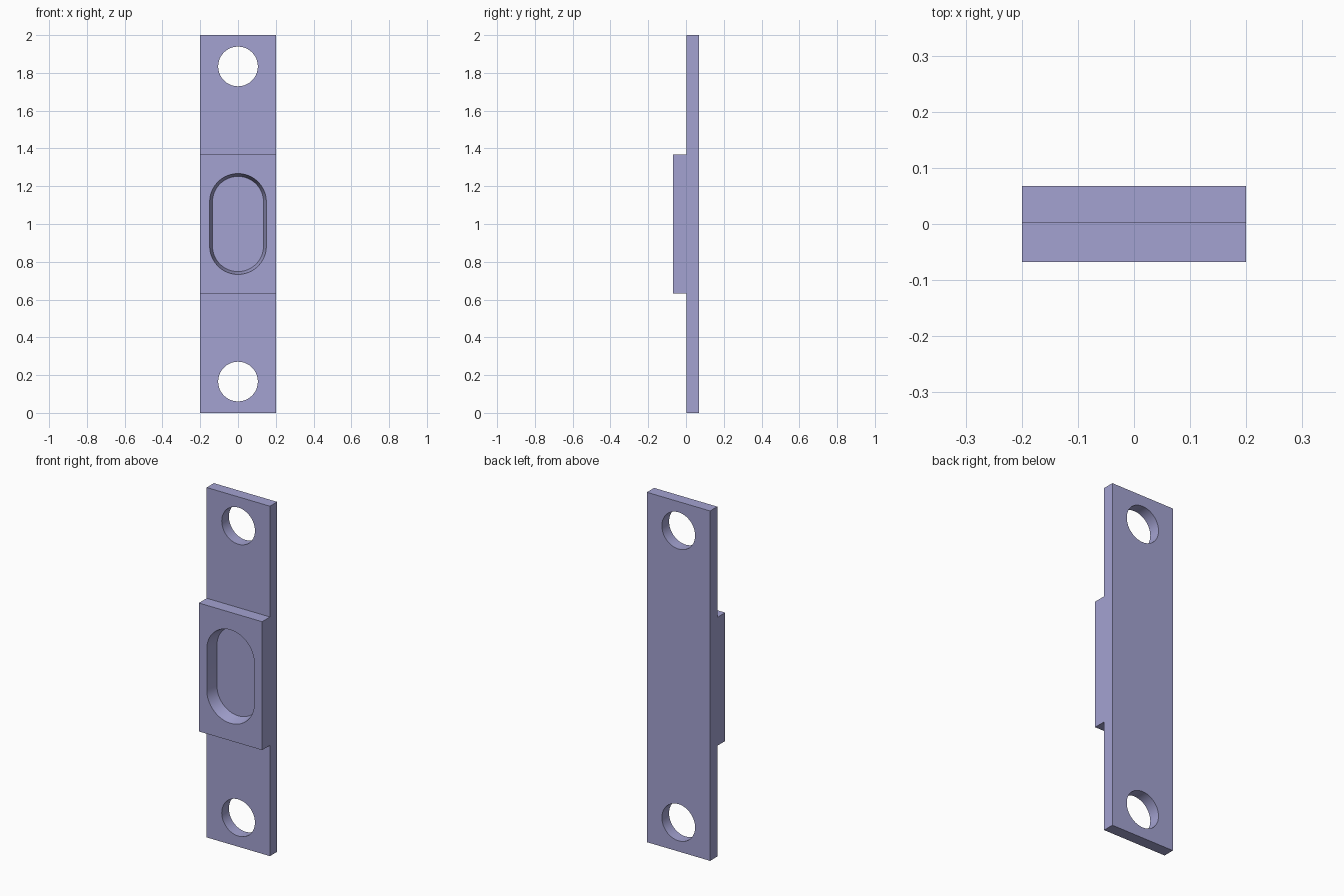
import bpy, bmesh
from math import pi, cos, sin, radians

if "Cube" in bpy.data.objects:
    bpy.data.objects.remove(bpy.data.objects["Cube"])

BACK, STEP, FRONT = 0.068, 0.003, -0.068   # y of back, plate face, raised pad face
HALF_W = 0.2

paint = bpy.data.materials.new("lavender")
paint.use_nodes = True
colour = (0.37, 0.365, 0.64, 1)
paint.diffuse_color = colour
paint.node_tree.nodes["Principled BSDF"].inputs["Base Color"].default_value = colour


def loft(name, rings):
    """Solid closed between two matching rings of points."""
    bm = bmesh.new()
    a, b = [[bm.verts.new(p) for p in ring] for ring in rings]
    n = len(a)
    bm.faces.new(a)
    bm.faces.new(b[::-1])
    for i in range(n):
        j = (i + 1) % n
        bm.faces.new((a[i], b[i], b[j], a[j]))
    bmesh.ops.recalc_face_normals(bm, faces=bm.faces)
    mesh = bpy.data.meshes.new(name)
    bm.to_mesh(mesh)
    bm.free()
    mesh.materials.append(paint)
    obj = bpy.data.objects.new(name, mesh)
    bpy.context.collection.objects.link(obj)
    return obj


def slot(radius, straight, y, z, steps=32):
    """Upright rounded slot outline; a circle when straight is zero."""
    ring = []
    for side in (1, -1):
        count = steps + 1 if straight else steps
        for i in range(count):
            t = pi * i / steps
            ring.append((side * radius * cos(t), y, z + side * (straight + radius * sin(t))))
    return ring


# Mounting plate with raised middle pad, as one stepped side profile
profile = [(BACK, 0), (STEP, 0), (STEP, 0.633), (FRONT, 0.633),
           (FRONT, 1.367), (STEP, 1.367), (STEP, 2), (BACK, 2)]
plate = loft("mounting_plate", [[(x, y, z) for y, z in profile] for x in (-HALF_W, HALF_W)])

# Screw hole cutters and tapered pocket cutter
cutters = [loft("screw_hole_cutter", [slot(0.105, 0, y, z) for y in (-0.2, 0.2)])
           for z in (0.166, 1.834)]
cutters.append(loft("pocket_cutter", [slot(0.165, 0.117, 2 * FRONT - STEP, 1),
                                      slot(0.135, 0.117, STEP, 1)]))

for cutter in cutters:
    cutter.hide_render = True
    mod = plate.modifiers.new("cut", 'BOOLEAN')
    mod.operation = 'DIFFERENCE'
    mod.solver = 'EXACT'
    mod.object = cutter

# Apply the cuts, then drop the cutters
bpy.ops.object.select_all(action='DESELECT')
bpy.context.view_layer.objects.active = plate
plate.select_set(True)
for mod in list(plate.modifiers):
    bpy.ops.object.modifier_apply(modifier=mod.name)
for cutter in cutters:
    bpy.data.objects.remove(cutter)

bpy.ops.object.shade_smooth_by_angle(angle=radians(30))
